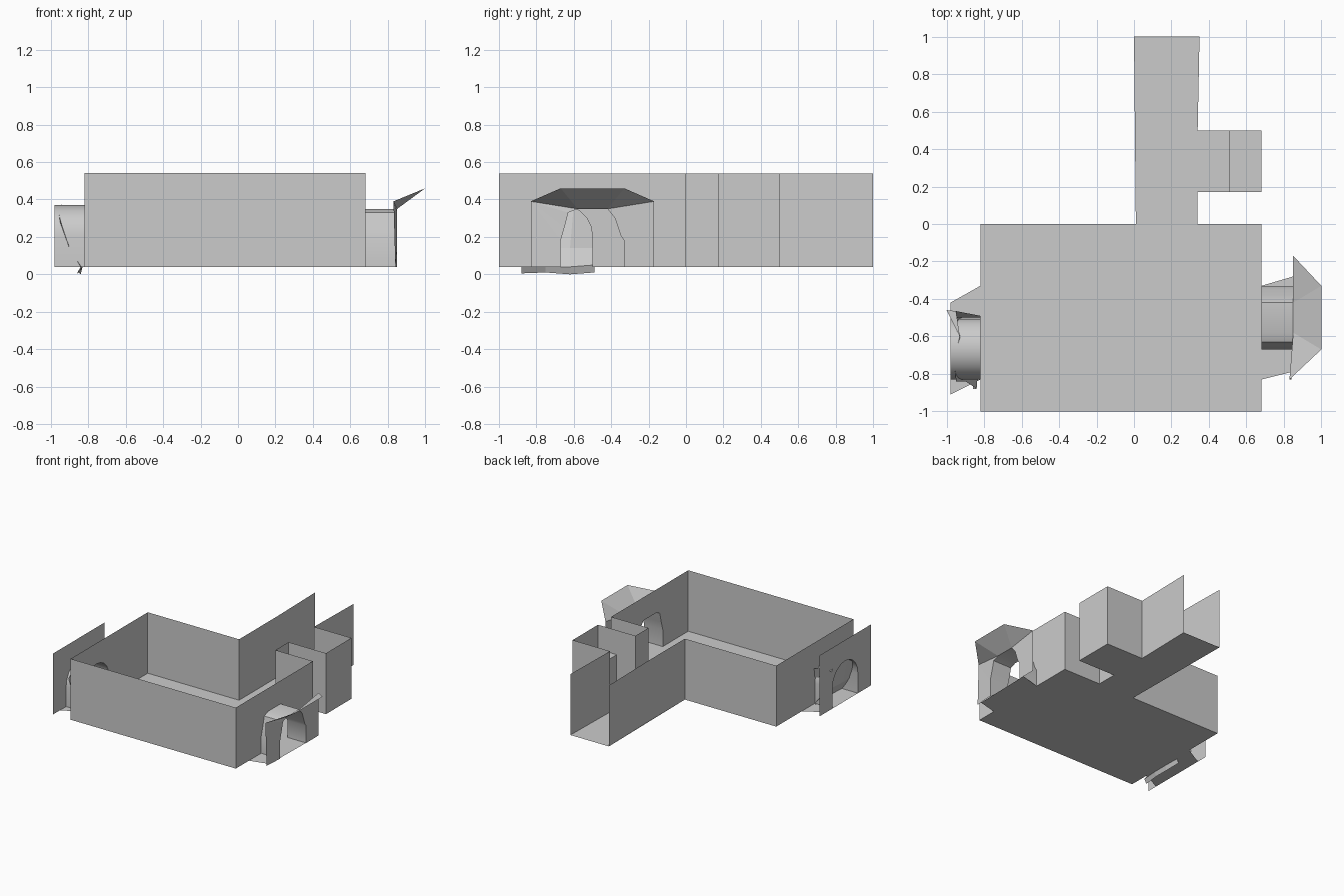
import bpy, math

if "Cube" in bpy.data.objects:
    bpy.data.objects.remove(bpy.data.objects["Cube"])

Z0, Z1 = 0.04, 0.54


def build(name, verts, faces):
    me = bpy.data.meshes.new(name)
    me.from_pydata(verts, [], faces)
    me.update()
    ob = bpy.data.objects.new(name, me)
    bpy.context.collection.objects.link(ob)
    return ob


def polygons(name, polys):
    verts, faces = [], []
    for p in polys:
        faces.append(list(range(len(verts), len(verts) + len(p))))
        verts += p
    return build(name, verts, faces)


def loft(name, rows):
    n = len(rows[0])
    faces = [(r * n + i, r * n + i + 1, (r + 1) * n + i + 1, (r + 1) * n + i)
             for r in range(len(rows) - 1) for i in range(n - 1)]
    return build(name, [v for r in rows for v in r], faces)


def wall_run(name, pts):
    return loft(name, [[(x, y, z) for x, y in pts] for z in (Z0, Z1)])


def arched_wall(name, x, y0, y1, arch):
    # flat wall in a plane of constant x, notched by an arch rising from the floor
    prof = [(y0, Z0)] + arch + [(y1, Z0), (y1, Z1), (y0, Z1)]
    return polygons(name, [[(x, y, z) for y, z in prof]])


def slab(name, pts, z=Z0):
    return polygons(name, [[(x, y, z) for x, y in pts]])


def smooth(ob):
    bpy.ops.object.select_all(action='DESELECT')
    ob.select_set(True)
    bpy.context.view_layer.objects.active = ob
    bpy.ops.object.shade_smooth_by_angle(angle=math.radians(40))


# Arch outlines as (y, z), ordered from low y to high y
right_arch = [(-.67, Z0), (-.67, .18), (-.65, .25), (-.63, .33), (-.58, .35),
              (-.42, .35), (-.38, .30), (-.35, .21), (-.33, .18), (-.33, Z0)]
left_arch = [(-.83, Z0)]
for i in range(11):
    a = math.pi * (1 - i / 10)
    left_arch.append((-.665 + .165 * math.cos(a), .205 + .165 * math.sin(a)))
left_arch.append((-.50, Z0))

# Main room, corridor and side alcove floor
slab("floor", [(-.82, -1), (.68, -1), (.68, 0), (.34, 0), (.34, .17), (.68, .17),
               (.68, .5), (.34, .5), (.35, 1), (0, 1), (.01, 0), (-.82, 0)])

# Open-topped walls
wall_run("front_wall", [(-.82, -1), (.68, -1)])
wall_run("back_left_walls", [(-.82, 0), (.01, 0), (.01, .5), (0, 1)])
wall_run("alcove_walls", [(.68, 0), (.34, 0), (.34, .17), (.68, .17),
                          (.68, .5), (.34, .5), (.35, 1)])
arched_wall("right_wall", .68, -1, 0, right_arch)
arched_wall("left_wall", -.82, -1, 0, left_arch)

# Raised step in the alcove
slab("step_top", [(.51, .17), (.68, .17), (.68, .5), (.51, .5)], .34)
polygons("step_front", [[(.51, .17, Z0), (.51, .5, Z0), (.51, .5, .34), (.51, .17, .34)]])

# Right passage: tunnel and floor
smooth(loft("right_tunnel", [[(x, y, z) for y, z in right_arch] for x in (.68, .85)]))
slab("right_floor", [(.68, -.83), (.84, -.79), (.85, -.28), (.68, -.33)])

# Right passage: side panels and flared hood around the arch
A = [(.85, y, z) for y, z in right_arch]
D, C, B, E = (.83, -.83, .39), (1, -.67, .46), (1, -.33, .46), (.85, -.17, .39)
polys = [[(.84, -.83, Z0), D, A[1], A[0]], [(.85, -.17, Z0), A[9], A[8], E],
         [D, C, A[4]], [C, B, A[5], A[4]], [B, E, A[5]]]
polys += [[D, A[i + 1], A[i]] for i in (1, 2, 3)]
polys += [[E, A[i + 1], A[i]] for i in (5, 6, 7)]
polygons("right_hood", polys)

# Left passage: tunnel, floor and outer panel
smooth(loft("left_tunnel", [[(x, y, z) for y, z in left_arch] for x in (-.98, -.82)]))
slab("left_floor", [(-.82, -.83), (-.98, -.91), (-.98, -.42), (-.82, -.33)])
arched_wall("left_outer_panel", -.98, -1, -.33, left_arch)

# Crumpled sloping sheet leaning through the left passage
loft("leaning_sheet", [
    [(-.86, -.88, .005), (-.85, -.75, .01), (-.84, -.62, .0), (-.85, -.49, .01)],
    [(-.84, -.88, .04), (-.83, -.75, .04), (-.83, -.62, .04), (-.83, -.49, .05)],
    [(-.90, -.84, .14), (-.90, -.75, .14), (-.89, -.62, .14), (-.90, -.50, .14)],
    [(-.95, -.84, .28), (-.96, -.72, .36), (-.93, -.60, .37), (-.96, -.50, .33)],
])
# Torn corner of the sheet
polygons("sheet_corner", [[(-1, -.46, .36), (-.95, -.465, .37), (-.93, -.60, .375)],
                          [(-.95, -.465, .37), (-.82, -.49, .33), (-.82, -.50, .25), (-.95, -.50, .30)]])
